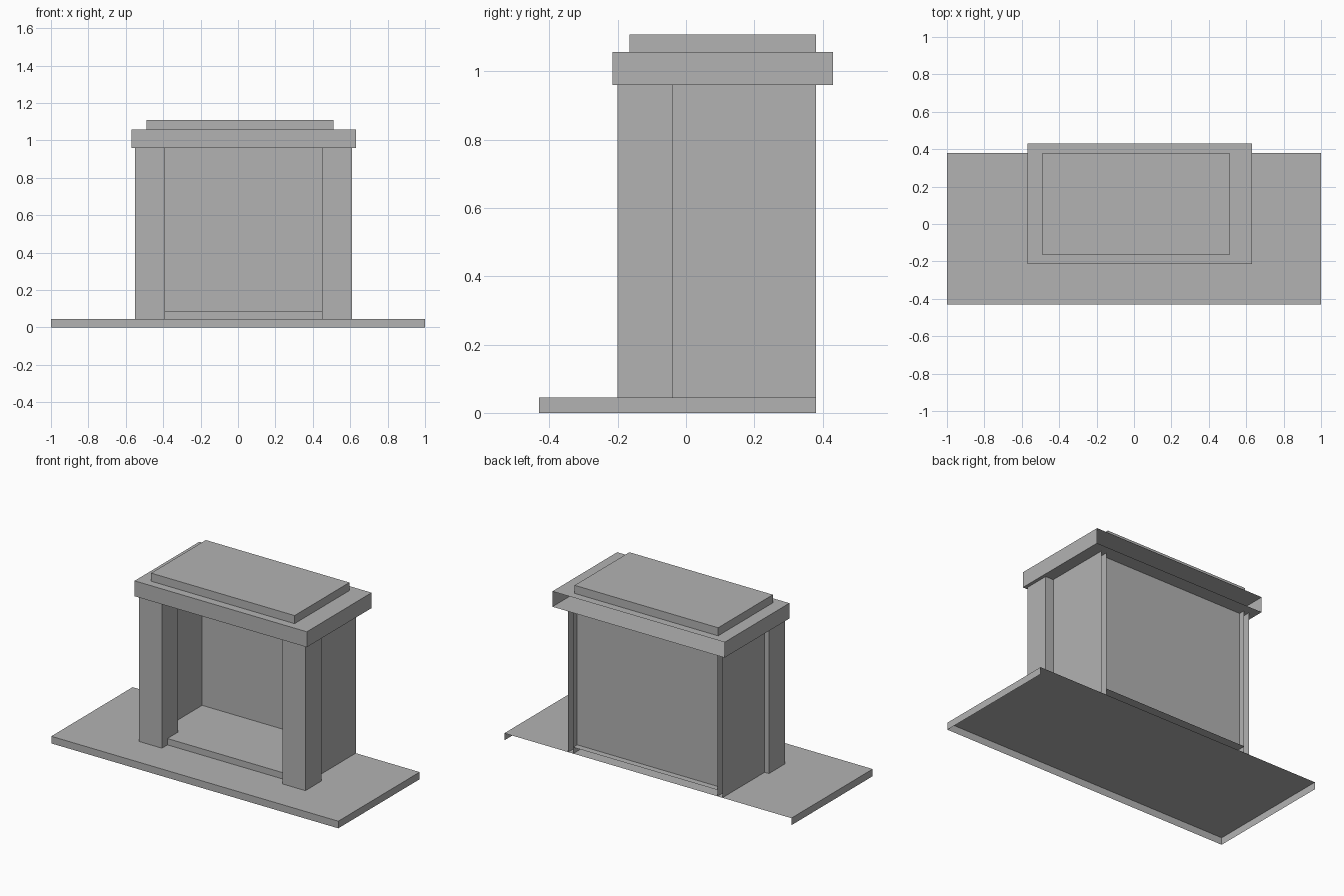
import bpy
import bmesh
from mathutils import Vector

cube = bpy.data.objects.get("Cube")
if cube:
    bpy.data.objects.remove(cube, do_unlink=True)

# One plain stone colour
stone = bpy.data.materials.new("grey_stone")
stone.use_nodes = True
colour = (0.45, 0.45, 0.45, 1)
stone.diffuse_color = colour
stone.node_tree.nodes["Principled BSDF"].inputs["Base Color"].default_value = colour

BACK, BOTTOM, TOP = Vector((0, 1, 0)), Vector((0, 0, -1)), Vector((0, 0, 1))


def block(name, xs, ys, zs, open_sides=()):
    """Box between the given limits, with the listed sides left open."""
    bm = bmesh.new()
    bmesh.ops.create_cube(bm, size=1)
    for v in bm.verts:
        for axis, (low, high) in enumerate((xs, ys, zs)):
            v.co[axis] = high if v.co[axis] > 0 else low
    bm.normal_update()
    gone = [f for f in bm.faces if any(f.normal.dot(d) > 0.9 for d in open_sides)]
    bmesh.ops.delete(bm, geom=gone, context='FACES')
    mesh = bpy.data.meshes.new(name)
    bm.to_mesh(mesh)
    bm.free()
    mesh.materials.append(stone)
    obj = bpy.data.objects.new(name, mesh)
    bpy.context.collection.objects.link(obj)
    return obj


slab_top, floor_top, shelf_bottom, shelf_top = 0.045, 0.085, 0.96, 1.057
wall_back, recess = 0.38, 0.34
column = (slab_top, shelf_bottom)

# Hearth slab, open underneath and against the wall
block("hearth_slab", (-1, 1), (-0.43, wall_back), (0, slab_top), (BACK, BOTTOM))

# Front pillars and the firebox cheeks behind them
for side, pillar_x, cheek_x in (("right", (-0.55, -0.39), (-0.52, -0.485)),
                                ("left", (0.45, 0.61), (0.52, 0.555))):
    block(side + "_pillar", pillar_x, (-0.2, -0.04), column, (BOTTOM, TOP))
    block(side + "_cheek", cheek_x, (-0.04, wall_back), column,
          (BACK, BOTTOM, TOP))

# Firebox floor and thin back panel
block("firebox_floor", (-0.485, 0.52), (-0.145, wall_back),
      (slab_top, floor_top), (BACK, BOTTOM))
block("firebox_back", (-0.485, 0.52), (recess - 0.004, recess),
      (floor_top, shelf_bottom))

# Mantel shelf with a stepped cap
block("mantel_shelf", (-0.57, 0.63), (-0.215, 0.43),
      (shelf_bottom, shelf_top), (BACK,))
block("mantel_cap", (-0.49, 0.51), (-0.165, wall_back),
      (shelf_top, 1.108), (BOTTOM,))
